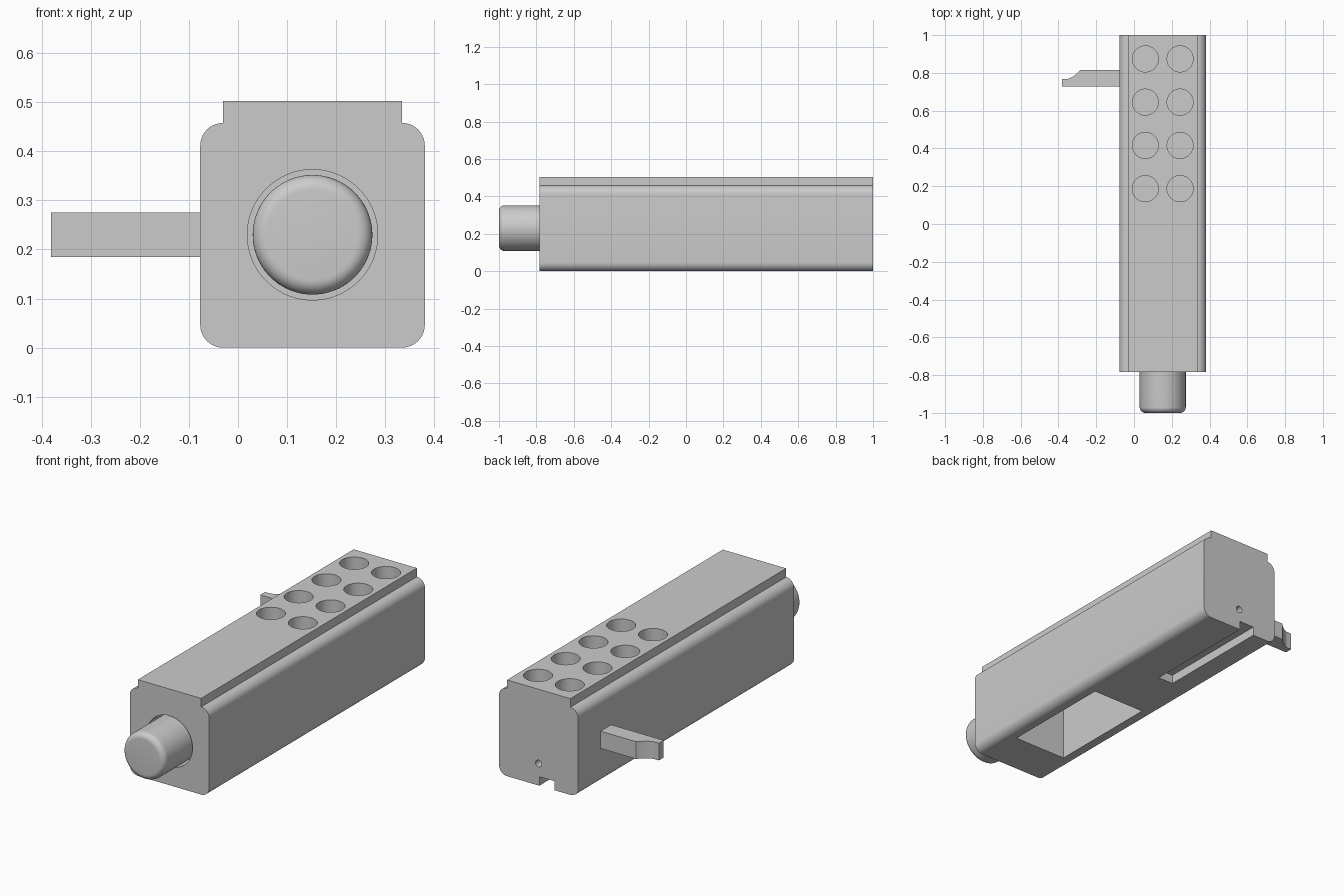
import bpy, bmesh
from math import sin, cos, pi, radians
from mathutils import Matrix, Vector

if "Cube" in bpy.data.objects:
    bpy.data.objects.remove(bpy.data.objects["Cube"])

grey = bpy.data.materials.new("plain grey")
grey.use_nodes = True
GREY = (0.6, 0.6, 0.6, 1)
grey.diffuse_color = GREY
grey.node_tree.nodes["Principled BSDF"].inputs["Base Color"].default_value = GREY

CX, CZ = 0.152, 0.23              # axis of the body and piston
HALF, RAIL, FILLET = 0.229, 0.183, 0.046
FRONT, BACK = -0.783, 1.0


def make(name, bm):
    bmesh.ops.recalc_face_normals(bm, faces=bm.faces)
    mesh = bpy.data.meshes.new(name)
    bm.to_mesh(mesh)
    bm.free()
    mesh.materials.append(grey)
    ob = bpy.data.objects.new(name, mesh)
    bpy.context.collection.objects.link(ob)
    return ob


def extrude(name, points, offset):
    """Closed outline swept along an offset."""
    bm = bmesh.new()
    face = bm.faces.new([bm.verts.new(p) for p in points])
    swept = bmesh.ops.extrude_face_region(bm, geom=[face])
    verts = [v for v in swept["geom"] if isinstance(v, bmesh.types.BMVert)]
    bmesh.ops.translate(bm, verts=verts, vec=offset)
    return make(name, bm)


def box(name, lo, hi):
    outline = [(lo[0], lo[1], lo[2]), (hi[0], lo[1], lo[2]),
               (hi[0], hi[1], lo[2]), (lo[0], hi[1], lo[2])]
    return extrude(name, outline, (0, 0, hi[2] - lo[2]))


def cylinder(name, start, end, radius, sides=64, round_start=0):
    start, end = Vector(start), Vector(end)
    axis = end - start
    turn = axis.to_track_quat('Z', 'Y').to_matrix().to_4x4()
    bm = bmesh.new()
    bmesh.ops.create_cone(bm, cap_ends=True, segments=sides, radius1=radius,
                          radius2=radius, depth=axis.length)
    if round_start:
        rim = [e for e in bm.edges if all(v.co.z < 0 for v in e.verts)]
        bmesh.ops.bevel(bm, geom=rim, offset=round_start, segments=8,
                        profile=0.5, affect='EDGES')
    bmesh.ops.transform(bm, verts=bm.verts,
                        matrix=Matrix.Translation((start + end) / 2) @ turn)
    return make(name, bm)


def smooth(ob):
    bpy.ops.object.select_all(action='DESELECT')
    ob.select_set(True)
    bpy.context.view_layer.objects.active = ob
    bpy.ops.object.shade_smooth_by_angle(angle=radians(30))


# Body: rounded square section with a raised rail on top
STEPS = 10
inner = HALF - FILLET
half = []
for corner_z, first in ((FILLET, -pi / 2), (2 * HALF - FILLET, 0)):
    for i in range(STEPS + 1):
        a = first + i / STEPS * pi / 2
        half.append((inner + FILLET * cos(a), corner_z + FILLET * sin(a)))
half.append((RAIL, 0.503))
section = half + [(-x, z) for x, z in reversed(half)]
body = extrude("body", [(CX + x, FRONT, z) for x, z in section],
               (0, BACK - FRONT, 0))

# Openings: front bore, bottom window, bottom slot, back pin hole, top holes
cutters = [
    cylinder("bore_cutter", (CX, FRONT - 0.1, CZ), (CX, -0.6, CZ), 0.133, 96),
    box("window_cutter", (CX - 0.153, -0.55, -0.1), (CX + 0.153, 0.06, 0.33)),
    box("slot_cutter", (0.06, 0.37, -0.1), (0.148, BACK + 0.1, 0.047)),
    cylinder("pin_hole_cutter", (CX, 0.85, 0.115), (CX, BACK + 0.1, 0.115), 0.018, 24),
]
for row in range(4):
    for side in (-1, 1):
        x, y = CX + side * 0.092, 0.187 + row * 0.229
        cutters.append(cylinder("top_hole_cutter", (x, y, 0.25), (x, y, 0.6), 0.069, 48))

bpy.context.view_layer.objects.active = body
for cutter in cutters:
    cutter.hide_render = True
    cut = body.modifiers.new(cutter.name, 'BOOLEAN')
    cut.operation = 'DIFFERENCE'
    cut.solver = 'EXACT'
    cut.object = cutter
    bpy.ops.object.modifier_apply(modifier=cut.name)
    bpy.data.objects.remove(cutter)
smooth(body)

# Piston with a rounded front rim
smooth(cylinder("piston", (CX, -1, CZ), (CX, -0.59, CZ), 0.122, 96, round_start=0.03))

# Side lever with a hollowed finger rest at its tip
outline = [(-0.07, 0.728), (-0.381, 0.728), (-0.381, 0.768), (-0.355, 0.768)]
for i in range(1, 11):
    t = i / 10
    outline.append((-0.355 + 0.072 * t, 0.768 + 0.048 * t ** 1.6))
outline.append((-0.07, 0.816))
smooth(extrude("side_lever", [(x, y, 0.185) for x, y in outline], (0, 0, 0.09)))
